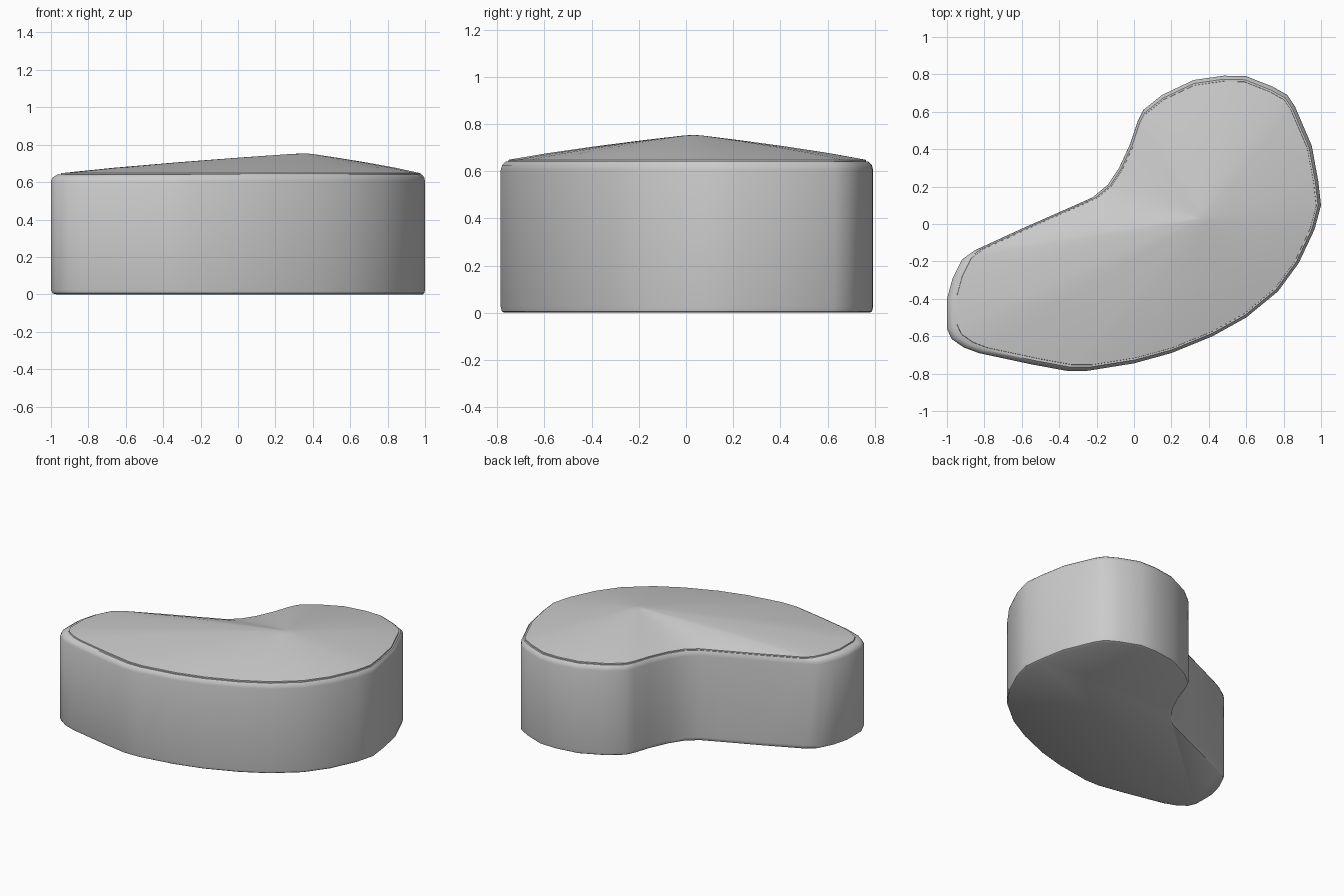
import bpy
import bmesh
import math

if "Cube" in bpy.data.objects:
    bpy.data.objects.remove(bpy.data.objects["Cube"])

# Kidney-shaped outline seen from above, counter-clockwise
OUTLINE = [
    (1.0, 0.1), (0.985, 0.23), (0.95, 0.42), (0.86, 0.63), (0.82, 0.69),
    (0.74, 0.735), (0.60, 0.79), (0.48, 0.793), (0.32, 0.77), (0.15, 0.69),
    (0.05, 0.61), (0.02, 0.55), (-0.02, 0.43), (-0.08, 0.30), (-0.14, 0.21),
    (-0.22, 0.143), (-0.35, 0.085), (-0.60, -0.025), (-0.85, -0.14),
    (-0.92, -0.19), (-0.97, -0.29), (-1.0, -0.40), (-1.0, -0.56),
    (-0.975, -0.615), (-0.91, -0.66), (-0.83, -0.69), (-0.55, -0.75),
    (-0.36, -0.785), (-0.25, -0.785), (0.0, -0.745), (0.20, -0.69),
    (0.42, -0.60), (0.60, -0.50), (0.77, -0.36), (0.88, -0.21), (0.965, -0.03),
]
APEX = (0.36, 0.03)


def stack(name, rings, apex_z=None):
    """Loft copies of the outline, scaled about the apex: (scale, z) per ring."""
    bm = bmesh.new()
    n = len(OUTLINE)
    loops = [[bm.verts.new((APEX[0] + (x - APEX[0]) * s,
                            APEX[1] + (y - APEX[1]) * s, z))
              for x, y in OUTLINE] for s, z in rings]
    for a, b in zip(loops, loops[1:]):
        for i in range(n):
            j = (i + 1) % n
            bm.faces.new((a[i], a[j], b[j], b[i]))
    bm.faces.new(loops[0][::-1])
    if apex_z is None:
        bm.faces.new(loops[-1])
    else:
        tip = bm.verts.new((*APEX, apex_z))
        for i in range(n):
            bm.faces.new((loops[-1][i], loops[-1][(i + 1) % n], tip))
    mesh = bpy.data.meshes.new(name)
    bm.to_mesh(mesh)
    bm.free()
    obj = bpy.data.objects.new(name, mesh)
    bpy.context.collection.objects.link(obj)
    bpy.context.view_layer.objects.active = obj
    obj.select_set(True)
    bpy.ops.object.shade_smooth_by_angle(angle=math.radians(40))
    obj.select_set(False)
    return obj


# Upright body with softened bottom and top rims
stack("body", [(0.98, 0.0), (0.994, 0.006), (1.0, 0.025),
               (1.0, 0.605), (0.993, 0.625), (0.975, 0.64)])

# Shallow domed lid rising to an off-centre peak
stack("domed_top", [(0.962, 0.635), (0.96, 0.648), (0.75, 0.677),
                    (0.5, 0.706), (0.25, 0.732), (0.06, 0.75)], apex_z=0.754)
